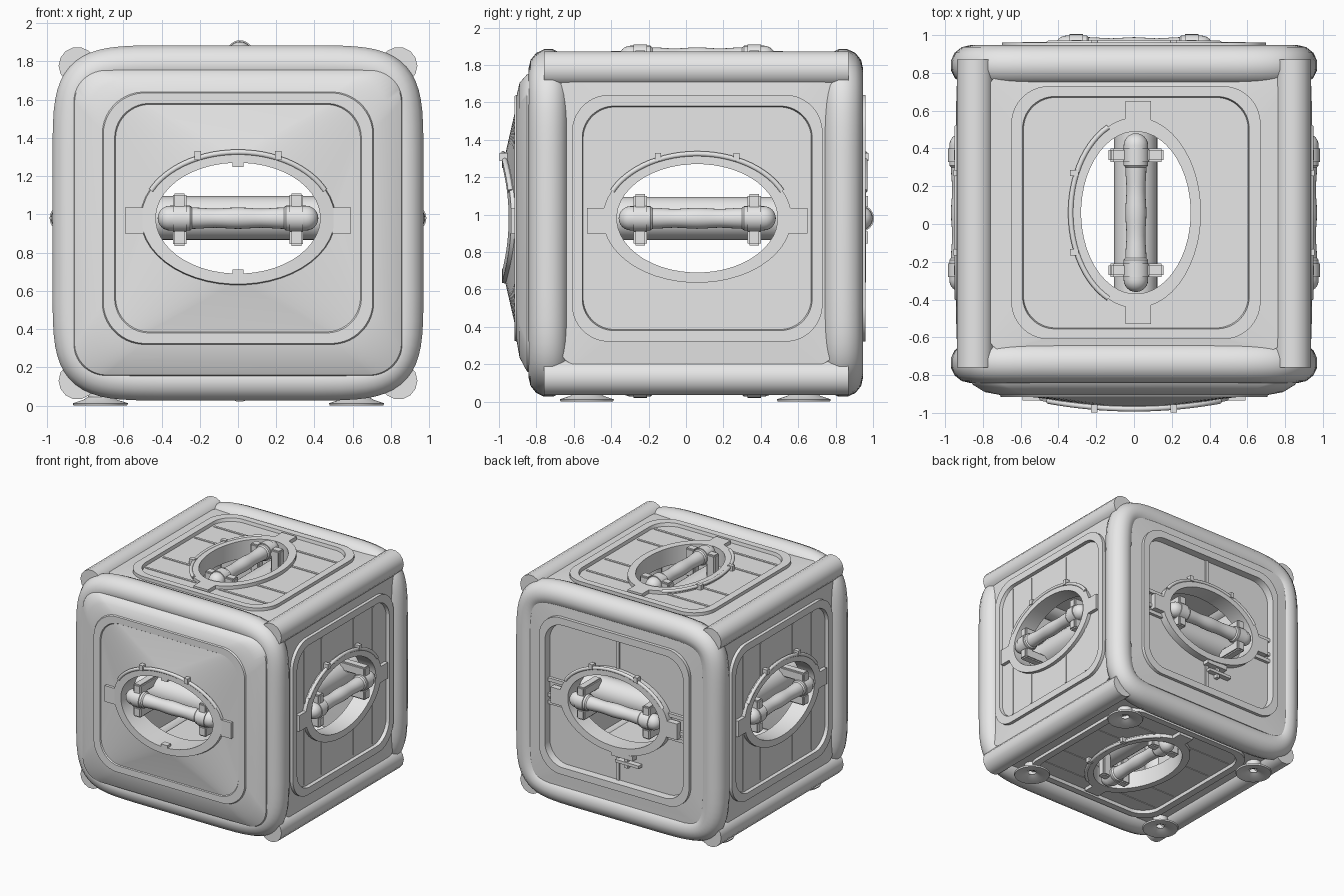
import bpy, bmesh, math
from mathutils import Matrix, Vector

if "Cube" in bpy.data.objects:
    bpy.data.objects.remove(bpy.data.objects["Cube"], do_unlink=True)

grey = bpy.data.materials.new("light_grey")
grey.use_nodes = True
grey.diffuse_color = (0.8, 0.8, 0.8, 1)
grey.node_tree.nodes["Principled BSDF"].inputs["Base Color"].default_value = (0.8, 0.8, 0.8, 1)


def finish(name, bm, mat=None, angle=35):
    bmesh.ops.recalc_face_normals(bm, faces=bm.faces)
    if mat is not None:
        bm.transform(mat)
    mesh = bpy.data.meshes.new(name)
    bm.to_mesh(mesh)
    bm.free()
    mesh.materials.append(grey)
    ob = bpy.data.objects.new(name, mesh)
    bpy.context.collection.objects.link(ob)
    bpy.ops.object.select_all(action="DESELECT")
    ob.select_set(True)
    bpy.context.view_layer.objects.active = ob
    bpy.ops.object.shade_smooth_by_angle(angle=math.radians(angle))
    return ob


def outline(a, b, rx, ry, n=12):
    """Rectangle with elliptical corners; an ellipse when rx = a and ry = b."""
    pts = []
    for k in range(4):
        for j in range(n):
            t = (k + (j + 0.5) / n) * math.pi / 2
            c, s = math.cos(t), math.sin(t)
            pts.append((math.copysign(a - rx, c) + rx * c, math.copysign(b - ry, s) + ry * s))
    return pts


def rect(a, b, r, d, shift=0):
    return [(x, y + shift, d) for x, y in outline(a, b, r, r)]


def oval(a, b, d, bow=0):
    return [(x, y, d - bow * x * x) for x, y in outline(a, b, a, b)]


def loft(bm, loops, closed=False):
    rows = [[bm.verts.new(p) for p in loop] for loop in loops]
    pairs = list(zip(rows, rows[1:])) + ([(rows[-1], rows[0])] if closed else [])
    for p, q in pairs:
        for i in range(len(p)):
            k = (i + 1) % len(p)
            bm.faces.new((p[i], p[k], q[k], q[i]))


def box(bm, u, v, d, bevel=0):
    """Box given by its low and high limit on each axis."""
    size = [hi - lo for lo, hi in (u, v, d)]
    mid = Vector([(hi + lo) / 2 for lo, hi in (u, v, d)])
    made = bmesh.ops.create_cube(bm, size=1, matrix=Matrix.Translation(mid) @ Matrix.Diagonal((*size, 1)))
    if bevel:
        edges = {e for w in made["verts"] for e in w.link_edges}
        bmesh.ops.bevel(bm, geom=list(edges), offset=bevel, segments=2, affect="EDGES")


def turned(bm, profile, d, n=24):
    """Solid turned round the local u axis from (u, radius) points."""
    loft(bm, [[(u, r * math.cos(i * math.tau / n), d + r * math.sin(i * math.tau / n))
               for i in range(n)] for u, r in profile])


def sweep(name, path, radius, mat=None, closed=False):
    curve = bpy.data.curves.new(name, "CURVE")
    curve.dimensions = "3D"
    curve.bevel_depth = radius
    curve.bevel_resolution = 5
    curve.use_fill_caps = True
    line = curve.splines.new("POLY")
    line.points.add(len(path) - 1)
    for p, co in zip(line.points, path):
        p.co = (*co, 1)
    line.use_cyclic_u = closed
    temp = bpy.data.objects.new(name, curve)
    mesh = bpy.data.meshes.new_from_object(temp)
    bm = bmesh.new()
    bm.from_mesh(mesh)
    bpy.data.objects.remove(temp)
    bpy.data.meshes.remove(mesh)
    bpy.data.curves.remove(curve)
    return finish(name, bm, mat, 60)


def panel(side, mat, rim, bow):
    """Framed panel with an oval port."""
    if side == "front":
        loops = [rect(0.87, 0.81, 0.15, -0.1, -0.025), rect(0.855, 0.795, 0.17, -0.055, -0.025),
                 rect(0.79, 0.735, 0.2, -0.015, -0.01), rect(0.71, 0.66, 0.22, 0.0),
                 rect(0.705, 0.655, 0.22, 0.012), rect(0.645, 0.6, 0.18, 0.012),
                 rect(0.64, 0.595, 0.18, 0.004), oval(0.51, 0.35, rim - 0.02, bow)]
    else:
        back = side == "back"
        floor = -0.045 if back else -0.012
        w = 0.70 if back else 0.67
        loops = [rect(0.85 if back else 0.73, 0.78, 0.08, -0.02), rect(w, 0.66, 0.2, -0.012),
                 rect(w, 0.66, 0.2, 0.015), rect(w - 0.055, 0.6, 0.17, 0.015),
                 rect(w - 0.06, 0.595, 0.17, floor), oval(0.505, 0.345, floor)]
    loops += [oval(0.505, 0.345, rim, bow), oval(0.43, 0.29, rim, bow), oval(0.43, 0.29, -0.13),
              oval(0.46, 0.32, -0.13), rect(0.73, 0.76, 0.08, -0.12)]
    bm = bmesh.new()
    loft(bm, loops, closed=True)
    finish(side + "_panel", bm, mat)


def port_fittings(side, mat, rim, bow):
    bm = bmesh.new()
    end = rim - bow * 0.25
    for s in (-1, 1):
        box(bm, sorted((s * 0.49, s * 0.59)), (-0.08, 0.055), (end - 0.05, end))
        box(bm, (s * 0.21 - 0.017, s * 0.21 + 0.017), (0.305, 0.35), (rim - 0.03, rim + 0.012))
        if side == "front":
            box(bm, (-0.03, 0.03), sorted((s * 0.268, s * 0.295)), (rim - 0.05, rim))
    finish(side + "_port_clips", bm, mat)
    arc = [math.radians(25 + 5 * i) for i in range(27)]
    path = [(0.5 * math.cos(t), 0.345 * math.sin(t)) for t in arc]
    sweep(side + "_port_hose", [(u, v, rim - 0.006 - bow * u * u) for u, v in path], 0.014, mat)


def handle(side, mat):
    d = -0.03 if side == "front" else -0.012
    # Grip bar with domed ends and a slightly waisted middle
    bm = bmesh.new()
    cap = [(0.355 + 0.065 * math.sin(t), 0.065 * math.cos(t)) for t in (i * math.pi / 12 for i in range(6))]
    grip = [(u / 100, 0.053 + 0.003 * math.cos(u * 0.26)) for u in range(-24, 25, 4)]
    right = [(0.25, 0.065)] + cap + [(0.42, 0.002)]
    turned(bm, [(-u, r) for u, r in reversed(right)] + grip + right, d)
    finish(side + "_handle_bar", bm, mat)
    # Clamps that carry the bar
    bm = bmesh.new()
    for u in (-0.305, 0.305):
        lo, hi = u - 0.036, u + 0.036
        box(bm, (lo, hi), (-0.145, -0.06), (d - 0.2, d + 0.04), 0.01)
        box(bm, (lo, hi), (0.05, 0.13), (d - 0.2, d + 0.04), 0.01)
        turned(bm, [(lo, 0.05), (lo, 0.072), (hi, 0.072), (hi, 0.05)], d)
    finish(side + "_handle_clamps", bm, mat)
    # Wide pipe behind the bar
    bm = bmesh.new()
    turned(bm, [(-0.62, 0.01), (-0.62, 0.115), (0.62, 0.115), (0.62, 0.01)], -0.26)
    finish(side + "_backing_pipe", bm, mat)


def ribs(side, mat):
    bm = bmesh.new()
    for u in (-0.48, -0.25, 0.18, 0.43):
        start = 0.345 * math.sqrt(1 - (u / 0.505) ** 2)
        for s in (-1, 1):
            box(bm, (u - 0.01, u + 0.01), sorted((s * start, s * 0.575)), (-0.02, -0.007))
    finish(side + "_panel_ribs", bm, mat)


def back_braces(mat):
    bm = bmesh.new()
    for s in (-1, 1):
        box(bm, (-0.012, 0.012), sorted((s * 0.34, s * 0.597)), (-0.06, -0.035))
        for v in (-0.1, -0.04, 0.09):
            box(bm, sorted((s * 0.47, s * 0.642)), (v - 0.015, v + 0.015), (-0.06, -0.02))
    # Small latch under the port
    box(bm, (-0.03, 0.17), (-0.375, -0.335), (-0.05, 0.01))
    box(bm, (0.08, 0.11), (-0.46, -0.37), (-0.05, -0.01))
    box(bm, (0.0, 0.22), (-0.43, -0.405), (-0.05, 0.0))
    finish("back_braces", bm, mat)


# Local axes for each side: along the handle, across it, outward, and the origin
SIDES = {
    "front": ((1, 0, 0), (0, 0, 1), (0, -1, 0), (0, -0.905, 0.98)),
    "back": ((-1, 0, 0), (0, 0, 1), (0, 1, 0), (0, 0.945, 0.98)),
    "left": ((0, 1, 0), (0, 0, 1), (1, 0, 0), (0.925, 0.06, 0.98)),
    "right": ((0, -1, 0), (0, 0, 1), (-1, 0, 0), (-0.925, 0.06, 0.98)),
    "top": ((0, 1, 0), (-1, 0, 0), (0, 0, 1), (0.01, 0.06, 1.85)),
    "bottom": ((0, 1, 0), (1, 0, 0), (0, 0, -1), (0.01, 0.06, 0.08)),
}
for side, axes in SIDES.items():
    mat = Matrix([Vector((*a, 0)) for a in axes]).transposed()
    mat[3][3] = 1
    rim, bow = (0.08, 0.2) if side == "front" else (0.018, 0)
    panel(side, mat, rim, bow)
    port_fittings(side, mat, rim, bow)
    handle(side, mat)
    if side == "back":
        back_braces(mat)
    elif side != "front":
        ribs(side, mat)


def bowed(value):
    """Eases a sine or cosine toward a square with gently bowed sides."""
    return math.copysign(abs(value) ** 0.25, value)


# Padded rings round the front and back
for name, y in (("front", -0.735), ("back", 0.84)):
    turn = [(i + 0.5) * math.tau / 64 for i in range(64)]
    path = [(0.866 * bowed(math.cos(t)), y, 0.955 + 0.825 * bowed(math.sin(t))) for t in turn]
    sweep(name + "_padded_ring", path, 0.107, closed=True)

# Padded edges joining the two rings, with faceted ends
for sx, label in ((-1, "right"), (1, "left")):
    for z, level in ((0.13, "lower"), (1.777, "upper")):
        sweep(f"{level}_{label}_padded_edge", [(sx * 0.84, -0.76, z), (sx * 0.84, 0.87, z)], 0.098)

# Flared feet
bm = bmesh.new()
for x in (-0.72, 0.62):
    for y in (-0.53, 0.63):
        shape = ((0.06, 0.1), (0.065, 0.045), (0.09, 0.03), (0.145, 0.012), (0.14, 0), (0.07, 0.006), (0.03, 0.025))
        loft(bm, [[(x + px, y + py, z) for px, py, z in oval(r, r, z)] for r, z in shape])
finish("feet", bm)
